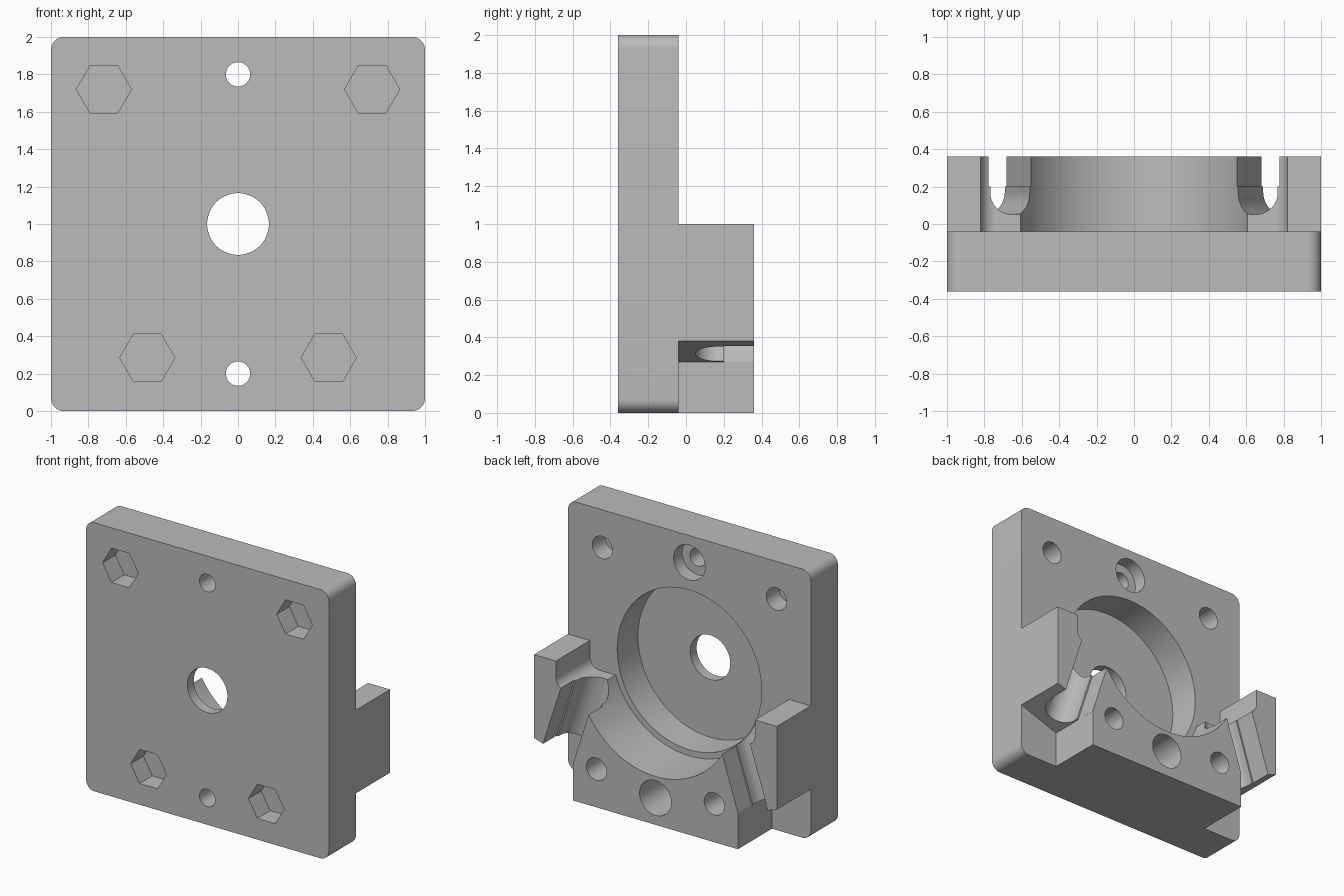
import bpy, bmesh
from math import sin, cos, radians, atan2, degrees
from mathutils import Matrix

cube = bpy.data.objects.get("Cube")
if cube:
    bpy.data.objects.remove(cube, do_unlink=True)

FRONT, MID, BACK = -0.36, -0.04, 0.36   # plate front, plate back, block back

grey = bpy.data.materials.new("plain grey")
grey.use_nodes = True
colour = (0.5, 0.5, 0.5, 1)
grey.diffuse_color = colour
grey.node_tree.nodes["Principled BSDF"].inputs["Base Color"].default_value = colour


def arc(cx, cz, r, a0, a1, n):
    """Points on an arc, angles in degrees."""
    angles = [radians(a0 + (a1 - a0) * i / n) for i in range(n + 1)]
    return [(cx + r * cos(a), cz + r * sin(a)) for a in angles]


def ring(cx, cz, r, n=48):
    return arc(cx, cz, r, 0, 360, n)[:-1]


def prism(name, outline, y0, y1, matrix=None):
    """Extrude an x-z outline along y."""
    bm = bmesh.new()
    ends = [[bm.verts.new((x, y, z)) for x, z in outline] for y in (y0, y1)]
    for end in ends:
        bm.faces.new(end)
    n = len(outline)
    for i in range(n):
        j = (i + 1) % n
        bm.faces.new((ends[0][i], ends[0][j], ends[1][j], ends[1][i]))
    if matrix:
        bm.transform(matrix)
    bmesh.ops.recalc_face_normals(bm, faces=bm.faces)
    mesh = bpy.data.meshes.new(name)
    bm.to_mesh(mesh)
    bm.free()
    mesh.materials.append(grey)
    obj = bpy.data.objects.new(name, mesh)
    bpy.context.collection.objects.link(obj)
    return obj


def combine(target, tool, operation):
    """Apply a boolean, then discard the tool."""
    mod = target.modifiers.new(operation, 'BOOLEAN')
    mod.operation, mod.solver, mod.object = operation, 'EXACT', tool
    bpy.ops.object.select_all(action='DESELECT')
    bpy.context.view_layer.objects.active = target
    target.select_set(True)
    bpy.ops.object.modifier_apply(modifier=mod.name)
    bpy.data.objects.remove(tool, do_unlink=True)


# Rounded square mounting plate
corner = 0.07
edge = 1 - corner
outline = []
for i, (sx, sz) in enumerate([(1, 1), (-1, 1), (-1, -1), (1, -1)]):
    outline += arc(sx * edge, 1 + sz * edge, corner, 90 * i, 90 * i + 90, 10)
body = prism("mounting_bracket", outline, FRONT, MID)

# Rear clamp block: foot, slanted undersides, ears, filleted ledges and open bore
bore, ledge = 0.64, 0.8
bore_x = (bore ** 2 - (1 - ledge) ** 2) ** 0.5
start = degrees(atan2(ledge - 1, bore_x))
half = [(0.68, 0), (0.68, 0.27), (1, 0.38), (1, 1), (0.82, 1)]
half += arc(0.74, 0.88, 0.08, 0, -90, 10)
saddle = arc(0, 1, bore, start, -180 - start, 48)
block_outline = half + saddle + [(-x, z) for x, z in reversed(half)]
combine(body, prism("clamp_block", block_outline, MID - 0.06, BACK), 'UNION')

cutters = []
# Round recess, with a smaller hole through its floor
cutters.append(prism("recess", ring(0, 1, 0.595, 96), -0.285, MID + 0.002))
cutters.append(prism("centre_hole", ring(0, 1, 0.165, 64), -0.5, 0))

# Counterbored screw holes on the centre line
for z in (0.2, 1.8):
    cutters.append(prism("screw_hole", ring(0, z, 0.065), -0.5, 0.5))
    cutters.append(prism("counterbore", ring(0, z, 0.13), -0.14, 0.5))

# Hexagonal nut pockets, with blind bolt holes from the back
for side in (-1, 1):
    for x, z in ((0.485, 0.285), (0.717, 1.72)):
        cutters.append(prism("nut_pocket", ring(side * x, z, 0.147, 6), -0.5, -0.21))
        cutters.append(prism("bolt_hole", ring(side * x, z, 0.083), -0.19, 0.5))

# Tilted round-bottomed grooves with a slightly wider mouth
groove = [(0.13, 0.2), (0.13, 0.6), (-0.13, 0.6), (-0.13, 0.2)]
groove += arc(0, 0.169, 0.119, 180, 360, 24)
groove[4:4] = [(-0.119, 0.2)]
groove.append((0.119, 0.2))
tilt = radians(18)
for side in (-1, 1):
    frame = Matrix(((side * cos(tilt), -side * sin(tilt), 0, side * 0.645),
                    (0, 0, 1, 0),
                    (sin(tilt), cos(tilt), 0, 0.8),
                    (0, 0, 0, 1)))
    cutters.append(prism("groove", groove, -0.9, 0.4, frame))

for cutter in cutters:
    combine(body, cutter, 'DIFFERENCE')

# Smooth curved walls, crisp edges
bpy.ops.object.select_all(action='DESELECT')
bpy.context.view_layer.objects.active = body
body.select_set(True)
bpy.ops.object.shade_smooth_by_angle(angle=radians(25))
